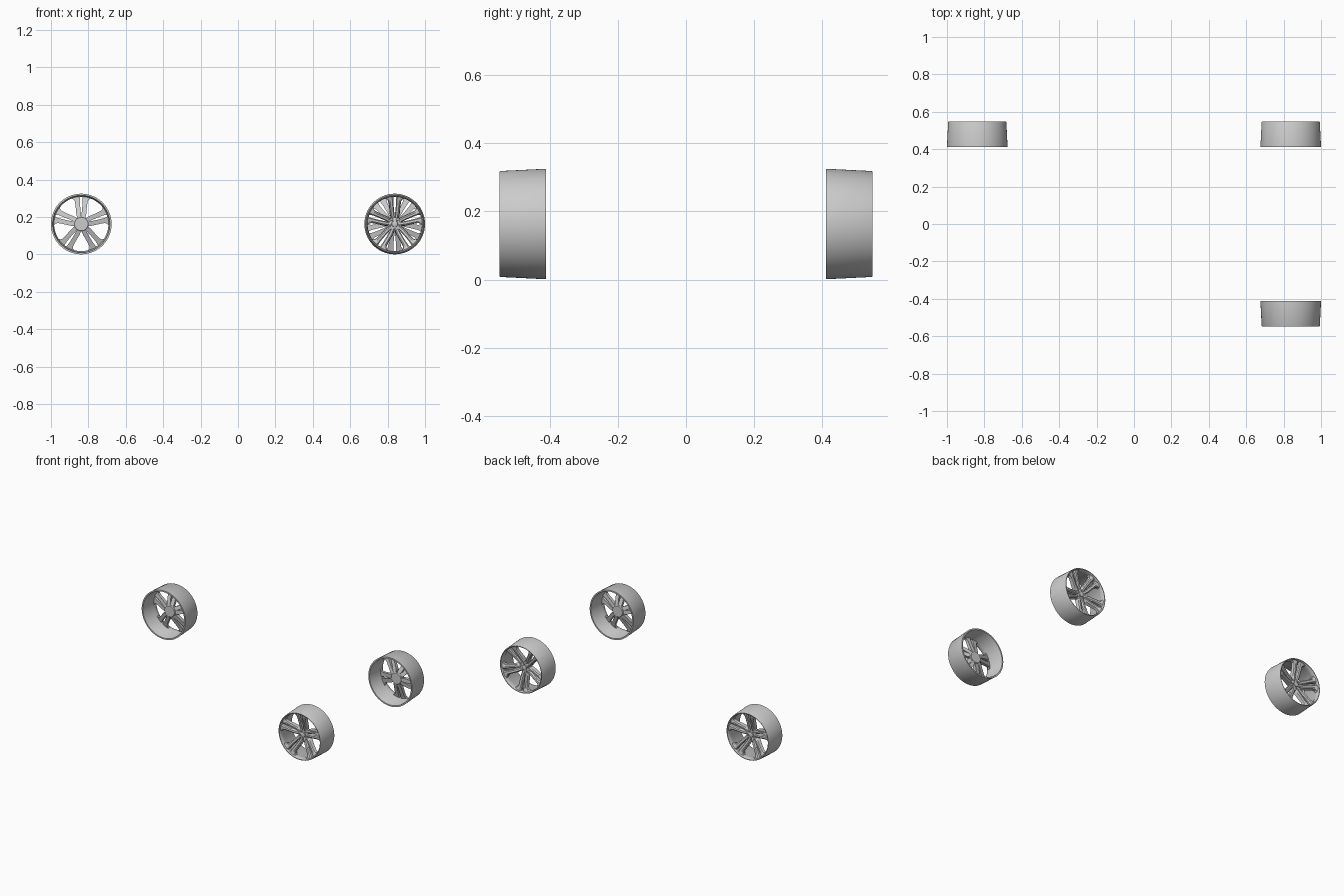
import bpy, bmesh, math

if "Cube" in bpy.data.objects:
    bpy.data.objects.remove(bpy.data.objects["Cube"])

R_CENTRE = 0.838   # wheel x offset
Z_CENTRE = 0.163
Y_INNER = 0.411    # inboard plane of each wheel


def polar(r, a, d):
    # wheel-local point: radius, angle, outward depth
    return (r * math.cos(a), d, r * math.sin(a))


def lathe(bm, profile, n=96, closed=True, r0=0.0, a0=0.0):
    # revolve (radius, depth) points about an axis offset by r0 at angle a0
    cx, _, cz = polar(r0, a0, 0)
    rings = []
    for i in range(n):
        ring = []
        for r, d in profile:
            x, y, z = polar(r, 2 * math.pi * i / n, d)
            ring.append(bm.verts.new((x + cx, y, z + cz)))
        rings.append(ring)
    m = len(profile)
    for i in range(n):
        a, b = rings[i], rings[(i + 1) % n]
        for j in range(m if closed else m - 1):
            k = (j + 1) % m
            bm.faces.new((a[j], a[k], b[k], b[j]))
    if not closed:
        bm.faces.new([r[0] for r in rings])
        bm.faces.new([r[-1] for r in rings])


# radius, slit edge, window edge, face depth, thickness
SPOKE = [(0.026, 0.0000, 0.0150, 0.098, 0.034),
         (0.042, 0.0004, 0.0220, 0.102, 0.034),
         (0.058, 0.0020, 0.0265, 0.106, 0.032),
         (0.080, 0.0045, 0.0285, 0.112, 0.030),
         (0.105, 0.0065, 0.0310, 0.119, 0.028),
         (0.125, 0.0075, 0.0340, 0.124, 0.026),
         (0.137, 0.0070, 0.0400, 0.127, 0.025),
         (0.149, 0.0040, 0.0560, 0.129, 0.024)]


def half_spoke(bm, angle, side):
    # loft of a crested section from hub to rim
    rings = []
    for r, s, w, d, th in SPOKE:
        section = [(s, d - 0.008), (s + (w - s) * 0.2, d - 0.001),
                   (s + (w - s) * 0.65, d), (w - 0.002, d - 0.006),
                   (w, d - th), (s, d - th)]
        rings.append([bm.verts.new(polar(r, angle + side * math.asin(t / r), y))
                      for t, y in section])
    for a, b in zip(rings, rings[1:]):
        for j in range(6):
            k = (j + 1) % 6
            bm.faces.new((a[j], a[k], b[k], b[j]))
    bm.faces.new(rings[0])
    bm.faces.new(rings[-1])


def finish(bm, name, place):
    cx, flip, spin = place
    c, s = math.cos(spin), math.sin(spin)
    for v in bm.verts:
        x, y, z = v.co
        v.co = (cx + c * x - s * z, flip * (Y_INNER + y), Z_CENTRE + s * x + c * z)
    bmesh.ops.recalc_face_normals(bm, faces=bm.faces)
    me = bpy.data.meshes.new(name)
    bm.to_mesh(me)
    bm.free()
    ob = bpy.data.objects.new(name, me)
    bpy.context.collection.objects.link(ob)
    bpy.ops.object.select_all(action='DESELECT')
    ob.select_set(True)
    bpy.context.view_layer.objects.active = ob
    bpy.ops.object.shade_smooth_by_angle(angle=math.radians(35))


def wheel(label, place):
    # tapered barrel with stepped outer lip
    bm = bmesh.new()
    lathe(bm, [(0.162, 0), (0.162, 0.004), (0.1555, 0.134), (0.154, 0.137),
               (0.150, 0.136), (0.1465, 0.129), (0.1450, 0.108),
               (0.148, 0.100), (0.151, 0.004), (0.153, 0)])
    finish(bm, label + "_rim", place)

    # five split spokes
    bm = bmesh.new()
    for i in range(5):
        a = math.pi / 2 + i * math.tau / 5
        for side in (-1, 1):
            half_spoke(bm, a, side)
    finish(bm, label + "_spokes", place)

    # hub disc with raised centre cap
    bm = bmesh.new()
    lathe(bm, [(0.036, 0.062), (0.040, 0.066), (0.038, 0.094), (0.032, 0.097),
               (0.017, 0.097), (0.016, 0.103), (0.013, 0.105)], 48, False)
    finish(bm, label + "_hub", place)

    # wheel nuts in the hub
    bm = bmesh.new()
    for i in range(5):
        a = -math.pi / 2 + i * math.tau / 5
        lathe(bm, [(0.0045, 0.094), (0.0045, 0.102), (0.003, 0.104)], 6, False, 0.025, a)
    finish(bm, label + "_nuts", place)


# three wheels: x, side of car, spin
wheel("back_left_wheel", (-R_CENTRE, 1, 0))
wheel("back_right_wheel", (R_CENTRE, 1, math.radians(36)))
wheel("front_right_wheel", (R_CENTRE, -1, 0))
